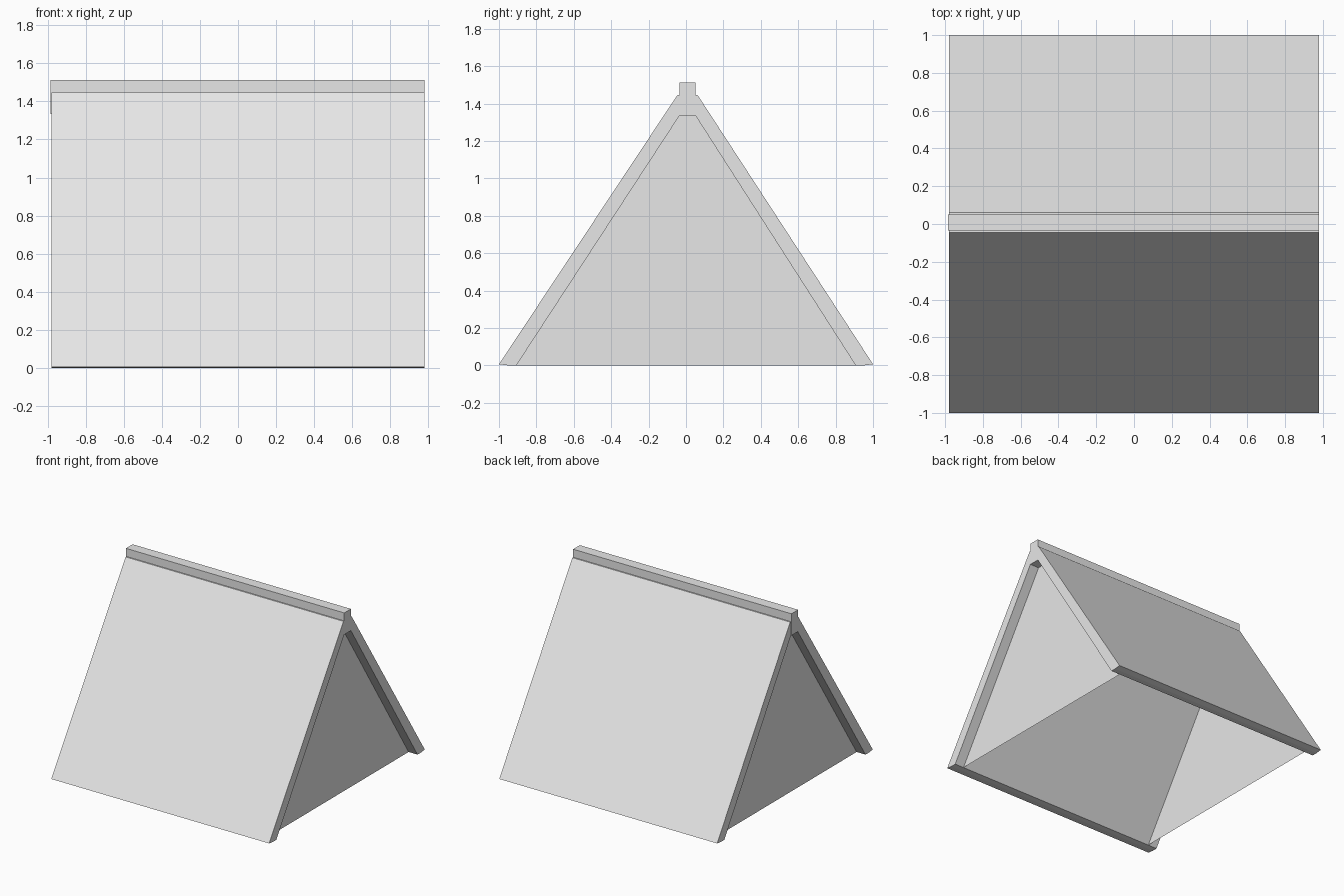
import bpy
import bmesh

cube = bpy.data.objects.get("Cube")
if cube:
    bpy.data.objects.remove(cube, do_unlink=True)

HALF_LENGTH = 0.98
GABLE_X = 0.90
RIDGE_Y = 0.008   # the ridge sits slightly off centre

grey = bpy.data.materials.new("light_grey")
grey.use_nodes = True
grey.diffuse_color = (0.8, 0.8, 0.8, 1)
grey.node_tree.nodes["Principled BSDF"].inputs["Base Color"].default_value = (0.8, 0.8, 0.8, 1)


def extrude_profile(name, profile, x0, x1):
    """Sweep a closed (y, z) profile along x; equal ends give a single sheet."""
    bm = bmesh.new()
    face = bm.faces.new([bm.verts.new((x0, y, z)) for y, z in profile])
    if x1 != x0:
        swept = bmesh.ops.extrude_face_region(bm, geom=[face], use_keep_orig=True)
        moved = [v for v in swept["geom"] if isinstance(v, bmesh.types.BMVert)]
        bmesh.ops.translate(bm, verts=moved, vec=(x1 - x0, 0, 0))
        bmesh.ops.recalc_face_normals(bm, faces=bm.faces)
    mesh = bpy.data.meshes.new(name)
    bm.to_mesh(mesh)
    bm.free()
    mesh.materials.append(grey)
    obj = bpy.data.objects.new(name, mesh)
    bpy.context.collection.objects.link(obj)
    return obj


# Sloping roof slabs with flat-cut eaves
for name, s in (("front_roof_slab", -1), ("back_roof_slab", 1)):
    ridge_side = RIDGE_Y + s * 0.043
    extrude_profile(name, [
        (s, 0.006), (RIDGE_Y + s * 0.053, 1.447), (ridge_side, 1.447),
        (ridge_side, 1.335), (s * 0.907, 0), (s * 0.95, 0),
    ], -HALF_LENGTH, HALF_LENGTH)

# Ridge beam along the top
lo, hi = RIDGE_Y - 0.043, RIDGE_Y + 0.043
extrude_profile("ridge_beam", [(lo, 1.335), (hi, 1.335), (hi, 1.512), (lo, 1.512)],
                -HALF_LENGTH - 0.004, HALF_LENGTH)

# Thin gable sheets set in from both ends
gable = [(-0.907, 0), (0.907, 0), (hi, 1.335), (lo, 1.335)]
extrude_profile("left_gable", gable, GABLE_X, GABLE_X)
extrude_profile("right_gable", gable[::-1], -GABLE_X, -GABLE_X)
